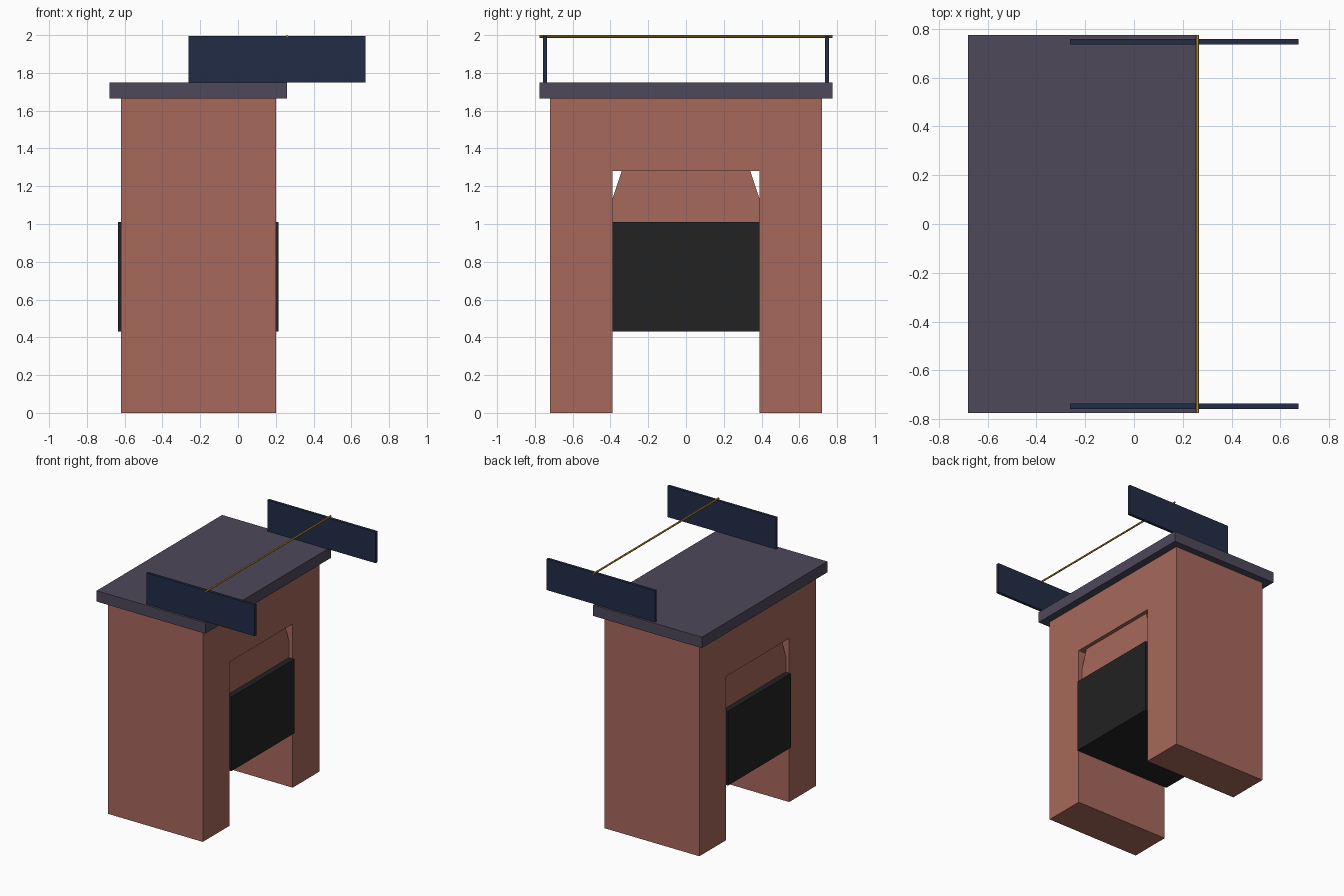
import bpy
import bmesh

default = bpy.data.objects.get("Cube")
if default:
    bpy.data.objects.remove(default, do_unlink=True)


def material(name, colour):
    mat = bpy.data.materials.new(name)
    mat.use_nodes = True
    mat.diffuse_color = (*colour, 1)
    mat.node_tree.nodes["Principled BSDF"].inputs["Base Color"].default_value = (*colour, 1)
    return mat


brick = material("brick", (0.39, 0.138, 0.107))
slate = material("slate", (0.076, 0.065, 0.102))
navy = material("navy", (0.015, 0.025, 0.061))
charcoal = material("charcoal", (0.016, 0.016, 0.016))
gold = material("gold", (0.48, 0.25, 0.025))


def prism(name, outline, x0, x1, mat):
    """Extrude a (y, z) outline along x."""
    bm = bmesh.new()
    face = bm.faces.new([bm.verts.new((x0, y, z)) for y, z in outline])
    top = bmesh.ops.extrude_face_region(bm, geom=[face])["geom"]
    bmesh.ops.translate(bm, vec=(x1 - x0, 0, 0),
                        verts=[v for v in top if isinstance(v, bmesh.types.BMVert)])
    bmesh.ops.recalc_face_normals(bm, faces=bm.faces)
    mesh = bpy.data.meshes.new(name)
    bm.to_mesh(mesh)
    bm.free()
    mesh.materials.append(mat)
    obj = bpy.data.objects.new(name, mesh)
    bpy.context.collection.objects.link(obj)
    return obj


def box(name, x0, x1, y0, y1, z0, z1, mat):
    return prism(name, [(y0, z0), (y1, z0), (y1, z1), (y0, z1)], x0, x1, mat)


# Brick body with a tall rectangular opening
half, gap, lintel, top = 0.72, 0.39, 1.28, 1.665
prism("body", [(-half, 0), (-gap, 0), (-gap, lintel), (gap, lintel),
               (gap, 0), (half, 0), (half, top), (-half, top)], -0.62, 0.2, brick)

# Recessed infill with clipped upper corners
prism("infill", [(-gap, 0.46), (gap, 0.46), (gap, 1.13), (0.34, lintel),
                 (-0.34, lintel), (-gap, 1.13)], -0.59, 0.17, brick)

# Dark block through the opening
box("dark_block", -0.635, 0.215, -0.388, 0.388, 0.43, 1.01, charcoal)

# Overhanging top slab
box("top_slab", -0.68, 0.26, -0.775, 0.775, top, 1.75, slate)

# Upright side boards
for side, y in (("left", 0.747), ("right", -0.747)):
    box(f"board_{side}", -0.262, 0.675, y - 0.011, y + 0.011, 1.75, 1.994, navy)

# Thin rod spanning the boards
bpy.ops.mesh.primitive_cylinder_add(vertices=12, radius=0.007, depth=1.55,
                                    location=(0.26, 0, 1.993), rotation=(1.5708, 0, 0))
rod = bpy.context.object
rod.name = "rod"
rod.data.materials.append(gold)
bpy.ops.object.shade_smooth_by_angle()
